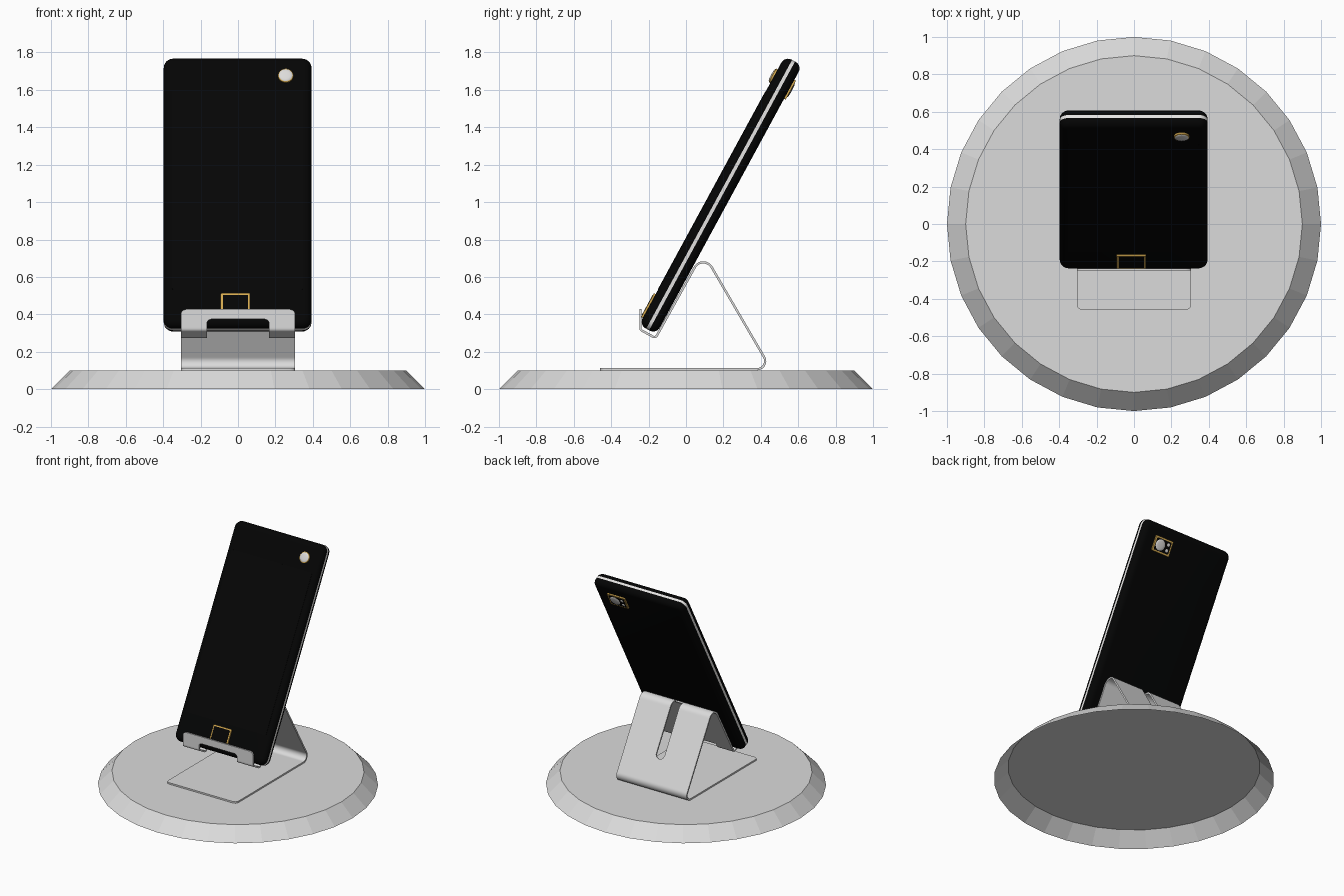
import bpy, bmesh, math
from mathutils import Vector

if "Cube" in bpy.data.objects:
    bpy.data.objects.remove(bpy.data.objects["Cube"])


def material(name, rgb):
    m = bpy.data.materials.new(name)
    m.diffuse_color = (*rgb, 1)
    m.use_nodes = True
    m.node_tree.nodes["Principled BSDF"].inputs["Base Color"].default_value = m.diffuse_color
    return m


GREY = material("base_grey", (0.71, 0.71, 0.71))
METAL = material("stand_metal", (0.71, 0.71, 0.71))
BLACK = material("body_black", (0.0012, 0.0013, 0.0013))
SCREEN = material("screen_black", (0.0017, 0.0017, 0.0017))
WHITE = material("trim_white", (0.78, 0.77, 0.76))
GOLD = material("gold", (0.66, 0.40, 0.08))
SILVER = material("lens_silver", (0.72, 0.71, 0.70))

TILT = math.radians(28.5)
CENTRE = Vector((-0.002, 0.185, 1.0375))


def make(name, bm, mats, smooth=None, on_phone=False):
    bmesh.ops.recalc_face_normals(bm, faces=bm.faces)
    me = bpy.data.meshes.new(name)
    bm.to_mesh(me)
    bm.free()
    ob = bpy.data.objects.new(name, me)
    bpy.context.collection.objects.link(ob)
    for m in mats:
        me.materials.append(m)
    if on_phone:  # local y points to the phone's back, local z to its top
        ob.location = CENTRE
        ob.rotation_euler = (-TILT, 0, 0)
    if smooth:
        shade(ob, smooth)
    return ob


def shade(ob, deg):
    bpy.ops.object.select_all(action='DESELECT')
    ob.select_set(True)
    bpy.context.view_layer.objects.active = ob
    bpy.ops.object.shade_smooth_by_angle(angle=math.radians(deg))


def rounded_rect(w, h, r, seg=6):
    pts = []
    for k, (sx, sz) in enumerate(((1, 1), (-1, 1), (-1, -1), (1, -1))):
        for i in range(seg + 1):
            a = math.pi / 2 * (k + i / seg)
            pts.append((sx * (w / 2 - r) + r * math.cos(a), sz * (h / 2 - r) + r * math.sin(a)))
    return pts


def loft(loops):
    """Closed solid through rings of 3D points."""
    bm = bmesh.new()
    rings = [[bm.verts.new(p) for p in loop] for loop in loops]
    n = len(rings[0])
    for a, b in zip(rings, rings[1:]):
        for i in range(n):
            bm.faces.new((a[i], a[(i + 1) % n], b[(i + 1) % n], b[i]))
    bm.faces.new(rings[0])
    bm.faces.new(rings[-1])
    return bm


def plate(name, x, z, w, h, y0, y1, mat, r=0.006):
    outline = rounded_rect(w, h, r, 3)
    bm = loft([[(x + px, y, z + pz) for px, pz in outline] for y in (y0, y1)])
    make(name, bm, [mat], on_phone=True)


def lens(name, x, z, radius, y0, side, height, mat):
    """Low dome standing on the front (side -1) or back (side 1) face."""
    loops = []
    for rr, hh in ((1, 0), (1, 0.7), (0.9, 0.85), (0.65, 0.95), (0.3, 1)):
        loops.append([(x + radius * rr * math.cos(i * math.pi / 12), y0 + side * height * hh,
                       z + radius * rr * math.sin(i * math.pi / 12)) for i in range(24)])
    make(name, loft(loops), [mat], 40, True)


# Round base: sloped wall and top, open underneath
bm = bmesh.new()
bmesh.ops.create_cone(bm, cap_ends=True, segments=32, radius1=1.0, radius2=0.9, depth=0.1)
bmesh.ops.translate(bm, vec=(0, 0, 0.05), verts=bm.verts)
under = [f for f in bm.faces if f.calc_center_median().z < 0.01]
bmesh.ops.delete(bm, geom=under, context='FACES_ONLY')
make("round_base", bm, [GREY])

# Stand: side profile with rounded bends, resampled evenly
corners = [(-0.46, 0.107, 0), (0.455, 0.107, 0.043), (0.091, 0.731, 0.052),
           (-0.163, 0.273, 0.016), (-0.243, 0.317, 0.012), (-0.243, 0.428, 0)]
dense = [Vector(corners[0][:2])]
for (ax, ay, _), (bx, by, r), (cx, cy, _) in zip(corners, corners[1:], corners[2:]):
    b = Vector((bx, by))
    u, v = (Vector((ax, ay)) - b).normalized(), (Vector((cx, cy)) - b).normalized()
    half = u.angle(v) / 2
    mid = b + (u + v).normalized() * r / math.sin(half)
    p, q = b + u * r / math.tan(half) - mid, b + v * r / math.tan(half) - mid
    total = p.angle(q)
    for i in range(17):
        t = i / 16
        dense.append(mid + (p * math.sin((1 - t) * total) + q * math.sin(t * total)) / math.sin(total))
dense.append(Vector(corners[-1][:2]))
dist = [0]
for a, b in zip(dense, dense[1:]):
    dist.append(dist[-1] + (b - a).length)
L = dist[-1]
N = round(L / 0.006)
path, j = [], 0
for i in range(N + 1):
    s = L * i / N
    while j < len(dist) - 2 and dist[j + 1] < s:
        j += 1
    path.append(dense[j].lerp(dense[j + 1], (s - dist[j]) / (dist[j + 1] - dist[j])))

# Rows where the cable slot (back leg) and the cable notch (tray and lip) begin and end
peak = max(range(N + 1), key=lambda i: path[i].y)
low = min(range(peak, N + 1), key=lambda i: path[i].y)
slot = (next(i for i in range(N) if path[i].y > 0.32), peak + 3)
notch = (low - 8, next(i for i in range(low, N) if path[i].y > 0.368))


def shrink(d, r):
    return r - math.sqrt(max(0, r * r - (r - d) ** 2)) if d < r else 0


step = L / N
bm = bmesh.new()
rows = []
for i, p in enumerate(path):
    outer = 0.306 - shrink(min(i, N - i) * step, 0.03)
    mid = 0.165
    if notch[0] <= i <= notch[1]:
        mid -= shrink((notch[1] - i) * step, 0.02)
    inner = 0.036
    if slot[0] <= i <= slot[1]:
        inner = max(0.002, 0.036 - shrink((i - slot[0]) * step, 0.036))
    rows.append([bm.verts.new((x, p.x, p.y)) for x in (-outer, -mid, -inner, inner, mid, outer)])
for i in range(N):
    for c in range(5):
        if c == 2 and slot[0] <= i < slot[1]:
            continue
        if 1 <= c <= 3 and notch[0] <= i < notch[1]:
            continue
        bm.faces.new((rows[i][c], rows[i][c + 1], rows[i + 1][c + 1], rows[i + 1][c]))
bmesh.ops.delete(bm, geom=[v for v in bm.verts if not v.link_faces], context='VERTS')
stand = make("bent_stand", bm, [METAL])
mod = stand.modifiers.new("thickness", 'SOLIDIFY')
mod.thickness, mod.offset = 0.012, 0
bpy.context.view_layer.objects.active = stand
bpy.ops.object.modifier_apply(modifier=mod.name)
shade(stand, 35)

# Phone body with rounded rim and a light band round the middle
W, H, T, R = 0.79, 1.635, 0.0525, 0.04
layers = [(-T + R - R * math.cos(a), R - R * math.sin(a)) for a in (k * math.pi / 12 for k in range(7))]
layers.append((-0.009, 0))
layers += [(-y, d) for y, d in reversed(layers)]
bm = loft([[(x, y, z) for x, z in rounded_rect(W - 2 * d, H - 2 * d, 0.05 - d)] for y, d in layers])
for f in bm.faces:
    f.material_index = int(abs(f.calc_center_median().y) < 0.005 and len(f.verts) == 4)
make("phone_body", bm, [BLACK, WHITE], 40, True)

# Front details
plate("screen", 0, 0, 0.70, 1.205, -T + 0.002, -T - 0.002, SCREEN)
plate("home_button_rim", -0.012, -0.703, 0.157, 0.145, -T + 0.002, -T - 0.010, GOLD)
plate("home_button", -0.012, -0.703, 0.135, 0.123, -T, -T - 0.012, BLACK)
lens("front_camera_rim", 0.257, 0.695, 0.041, -T + 0.002, -1, 0.016, GOLD)
lens("front_camera", 0.257, 0.695, 0.036, -T, -1, 0.017, SILVER)

# Back camera block
plate("back_camera_rim", 0.205, 0.672, 0.157, 0.115, T - 0.002, T + 0.010, GOLD)
plate("back_camera_panel", 0.205, 0.672, 0.133, 0.091, T, T + 0.011, BLACK)
lens("back_camera_lens", 0.227, 0.672, 0.041, T, 1, 0.016, SILVER)
for k in (-1, 1):
    lens("flash_light_" + ("low" if k < 0 else "high"), 0.16, 0.672 + 0.022 * k, 0.014, T, 1, 0.014, SILVER)
